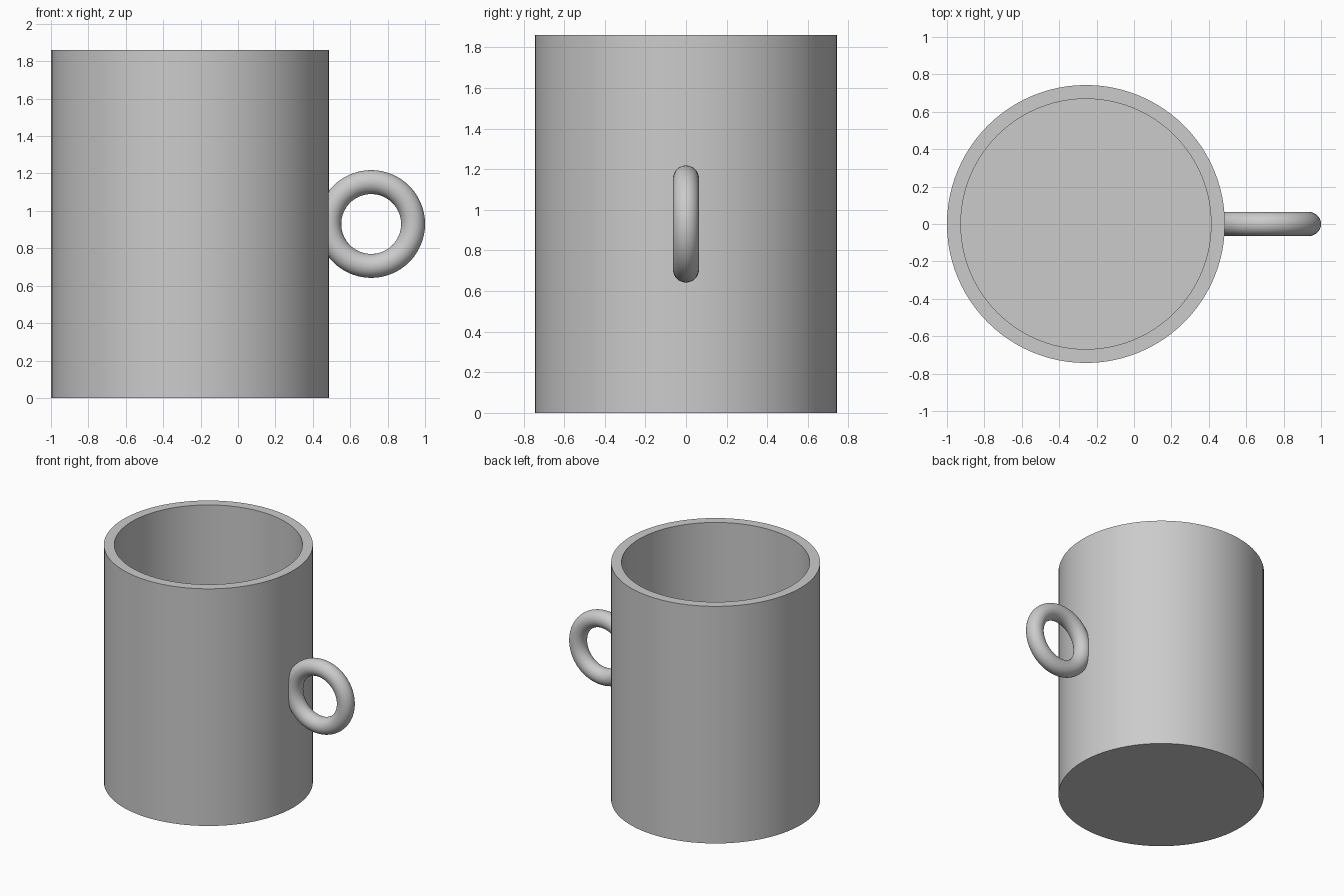
import bpy
import bmesh
import math

cube = bpy.data.objects.get("Cube")
if cube:
    bpy.data.objects.remove(cube, do_unlink=True)

# Plain grey finish
grey = bpy.data.materials.new("plain_grey")
grey.use_nodes = True
colour = (0.6, 0.6, 0.6, 1)
grey.diffuse_color = colour
grey.node_tree.nodes["Principled BSDF"].inputs["Base Color"].default_value = colour

CENTRE_X = -0.257
RADIUS = 0.743
HEIGHT = 1.86
WALL = 0.074


def finish(obj, name):
    obj.name = name
    obj.data.materials.append(grey)
    bpy.ops.object.select_all(action="DESELECT")
    obj.select_set(True)
    bpy.context.view_layer.objects.active = obj
    bpy.ops.object.shade_smooth_by_angle(angle=math.radians(30))


# Cup body: a solid cylinder whose top is inset and pushed down to the floor
bpy.ops.mesh.primitive_cylinder_add(
    vertices=96, radius=RADIUS, depth=HEIGHT, location=(CENTRE_X, 0, HEIGHT / 2))
body = bpy.context.object
bm = bmesh.new()
bm.from_mesh(body.data)
top = max(bm.faces, key=lambda f: f.calc_center_median().z)
bmesh.ops.inset_region(bm, faces=[top], thickness=WALL)
cavity = bmesh.ops.extrude_discrete_faces(bm, faces=[top])["faces"]
bmesh.ops.translate(bm, verts=cavity[0].verts, vec=(0, 0, WALL - HEIGHT))
bmesh.ops.recalc_face_normals(bm, faces=bm.faces)
bm.to_mesh(body.data)
bm.free()
finish(body, "cup_body")

# Ring handle set into the wall
bpy.ops.mesh.primitive_torus_add(
    major_segments=72, minor_segments=32, major_radius=0.224, minor_radius=0.064,
    location=(0.712, 0, HEIGHT / 2), rotation=(math.pi / 2, 0, 0))
finish(bpy.context.object, "ring_handle")
